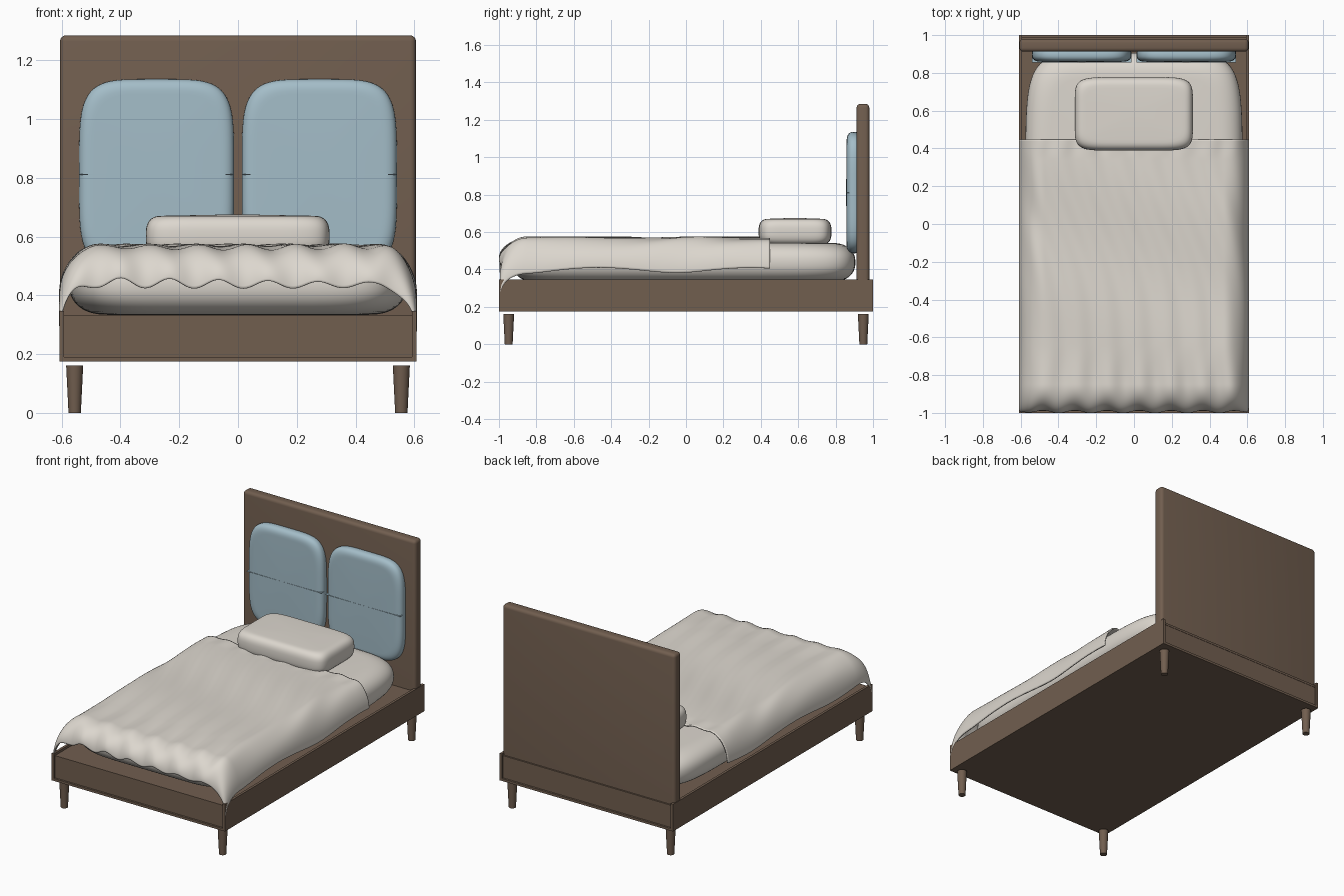
import bpy, bmesh, math
from math import sin, cos, pi

if "Cube" in bpy.data.objects:
    bpy.data.objects.remove(bpy.data.objects["Cube"])


def material(name, rgb):
    m = bpy.data.materials.new(name)
    m.diffuse_color = (*rgb, 1)
    m.use_nodes = True
    m.node_tree.nodes["Principled BSDF"].inputs["Base Color"].default_value = m.diffuse_color
    return m


WOOD = material("brown wood", (0.165, 0.112, 0.078))
BLUE = material("pale blue fabric", (0.37, 0.51, 0.58))
LINEN = material("off white linen", (0.72, 0.68, 0.62))


def finish(name, bm, mat, smooth=None):
    bmesh.ops.recalc_face_normals(bm, faces=bm.faces[:])
    me = bpy.data.meshes.new(name)
    bm.to_mesh(me)
    bm.free()
    me.materials.append(mat)
    ob = bpy.data.objects.new(name, me)
    bpy.context.collection.objects.link(ob)
    if smooth:
        bpy.ops.object.select_all(action='DESELECT')
        ob.select_set(True)
        bpy.context.view_layer.objects.active = ob
        bpy.ops.object.shade_smooth_by_angle(angle=math.radians(smooth))
    return ob


def box(name, lo, hi, mat, bevel=0):
    bm = bmesh.new()
    bmesh.ops.create_cube(bm, size=1)
    for v in bm.verts:
        v.co = [(a + b) / 2 + c * (b - a) for a, b, c in zip(lo, hi, v.co)]
    if bevel:
        top = [e for e in bm.edges if max(v.co.z for v in e.verts) > hi[2] - 1e-4]
        bmesh.ops.bevel(bm, geom=top, offset=bevel, segments=4, profile=0.5, affect='EDGES')
    return finish(name, bm, mat, 35 if bevel else None)


def cushion(name, centre, half, mat, corner, edge, power=2.5, dome=0.0, upright=False):
    """Plump pad: superellipse outline stacked along a rounded edge profile."""
    bm = bmesh.new()
    rings, n, steps = [], 96, 20
    a, b, h = half
    for i in range(steps + 1):
        t = -pi / 2 + pi * i / steps
        inset = edge * (1 - max(cos(t), 0) ** (2 / power))
        z = h * math.copysign(abs(sin(t)) ** (2 / power), t)
        ring = []
        for k in range(n):
            c, s = cos(2 * pi * k / n), sin(2 * pi * k / n)
            x = (a - inset) * math.copysign(abs(c) ** (2 / corner), c)
            y = (b - inset) * math.copysign(abs(s) ** (2 / corner), s)
            ring.append(bm.verts.new((x, y, z)))
        rings.append(ring)
    for r0, r1 in zip(rings, rings[1:]):
        for k in range(n):
            bm.faces.new((r0[k], r0[(k + 1) % n], r1[(k + 1) % n], r1[k]))
    for ring, s in ((rings[0], -1), (rings[-1], 1)):
        mid = bm.verts.new((0, 0, s * (h + dome)))
        for k in range(n):
            bm.faces.new((ring[k], ring[(k + 1) % n], mid))
    ob = finish(name, bm, mat, 50)
    ob.location = centre
    if upright:
        ob.rotation_euler.x = pi / 2
    return ob


# Frame: side rails, recessed end rails, platform and base panel
for s, side in ((-1, "left"), (1, "right")):
    x0, x1 = sorted((s * 0.592, s * 0.608))
    box(side + "_rail", (x0, -1, 0.175), (x1, 1, 0.347), WOOD)
box("front_rail", (-0.592, -0.988, 0.19), (0.592, -0.97, 0.318), WOOD)
box("back_rail", (-0.592, 0.97, 0.19), (0.592, 0.988, 0.318), WOOD)
box("platform", (-0.592, -0.99, 0.318), (0.592, 0.99, 0.332), WOOD)
box("base_panel", (-0.592, -1, 0.175), (0.592, 1, 0.19), WOOD)

# Tapered round legs
for sx, side in ((-1, "left"), (1, "right")):
    for sy, end in ((-1, "front"), (1, "back")):
        bm = bmesh.new()
        bmesh.ops.create_cone(bm, cap_ends=True, segments=24, radius1=0.021,
                              radius2=0.029, depth=0.162)
        leg = finish(f"{end}_{side}_leg", bm, WOOD, 40)
        leg.location = (sx * 0.556, sy * 0.948, 0.081)

# Headboard with two padded panels and a stitched seam across each
box("headboard", (-0.606, 0.912, 0.33), (0.606, 0.98, 1.285), WOOD, bevel=0.02)
for s, side in ((-1, "left"), (1, "right")):
    cx = s * 0.277
    cushion(side + "_headboard_pad", (cx, 0.897, 0.811), (0.264, 0.325, 0.038),
            BLUE, corner=4.6, edge=0.05, dome=0.003, upright=True)
    box(side + "_pad_seam", (cx - 0.263, 0.8555, 0.8095), (cx + 0.263, 0.91, 0.8125), BLUE)

# Mattress and pillow
cushion("mattress", (0, -0.012, 0.438), (0.575, 0.918, 0.104), LINEN,
        corner=7, edge=0.13, power=2.3)
cushion("pillow", (-0.001, 0.583, 0.602), (0.313, 0.195, 0.069), LINEN,
        corner=6.5, edge=0.06, power=2.8, dome=0.005)


# Blanket: a rippled sheet that curves down over both sides and the foot
def ease(t):
    t = min(max(t, 0), 1)
    return t * t * (3 - 2 * t)


bm = bmesh.new()
NX, NY = 150, 170
grid = []
for j in range(NY + 1):
    v = j / NY
    tf = max(0, 1 - v / 0.14)                  # 1 at the foot hem, 0 on top
    row = []
    for i in range(NX + 1):
        u = 2 * i / NX - 1
        ts = max(0, (abs(u) - 0.70) / 0.30)    # 1 at the side hem, 0 on top
        x = math.copysign(0.475 * abs(u) / 0.70 if ts == 0
                          else 0.475 + 0.13 * sin(ts * pi / 2), u)
        y = (-0.85 - 0.14 * sin(tf * pi / 2)) if tf > 0 else -0.85 + (v - 0.14) / 0.86 * 1.298
        side_drop = (0.168 + 0.013 * sin(7.5 * y + 1 + u)) * (1 - cos(ts * pi / 2))
        foot_drop = (0.125 + 0.014 * sin(37 * x + 0.6)) * (1 - cos(tf * pi / 2))
        z = 0.564 - side_drop - foot_drop
        # long slanted folds and softer swells
        z += 0.004 * sin(40 * x + 9 * y + 1.5 * sin(5 * y)) * (1 - 0.6 * ts)
        z += 0.004 * sin(9 * y + 3 * x) * (1 - ts)
        # ruffles at the foot and at the open edge
        z += 0.006 * sin(37 * x + 0.6) * ease(1 - abs(v - 0.12) / 0.16)
        y += 0.007 * sin(37 * x + 0.6) * ease(tf) * (1 - ease(ts))
        z += 0.004 * sin(48 * x) * ease((v - 0.93) / 0.07) * (1 - ts)
        row.append(bm.verts.new((x, max(y, -0.996), z)))
    grid.append(row)
for r0, r1 in zip(grid, grid[1:]):
    for i in range(NX):
        bm.faces.new((r0[i], r0[i + 1], r1[i + 1], r1[i]))
blanket = finish("blanket", bm, LINEN, 60)
mod = blanket.modifiers.new("thickness", 'SOLIDIFY')
mod.thickness = 0.008
mod.offset = 0
